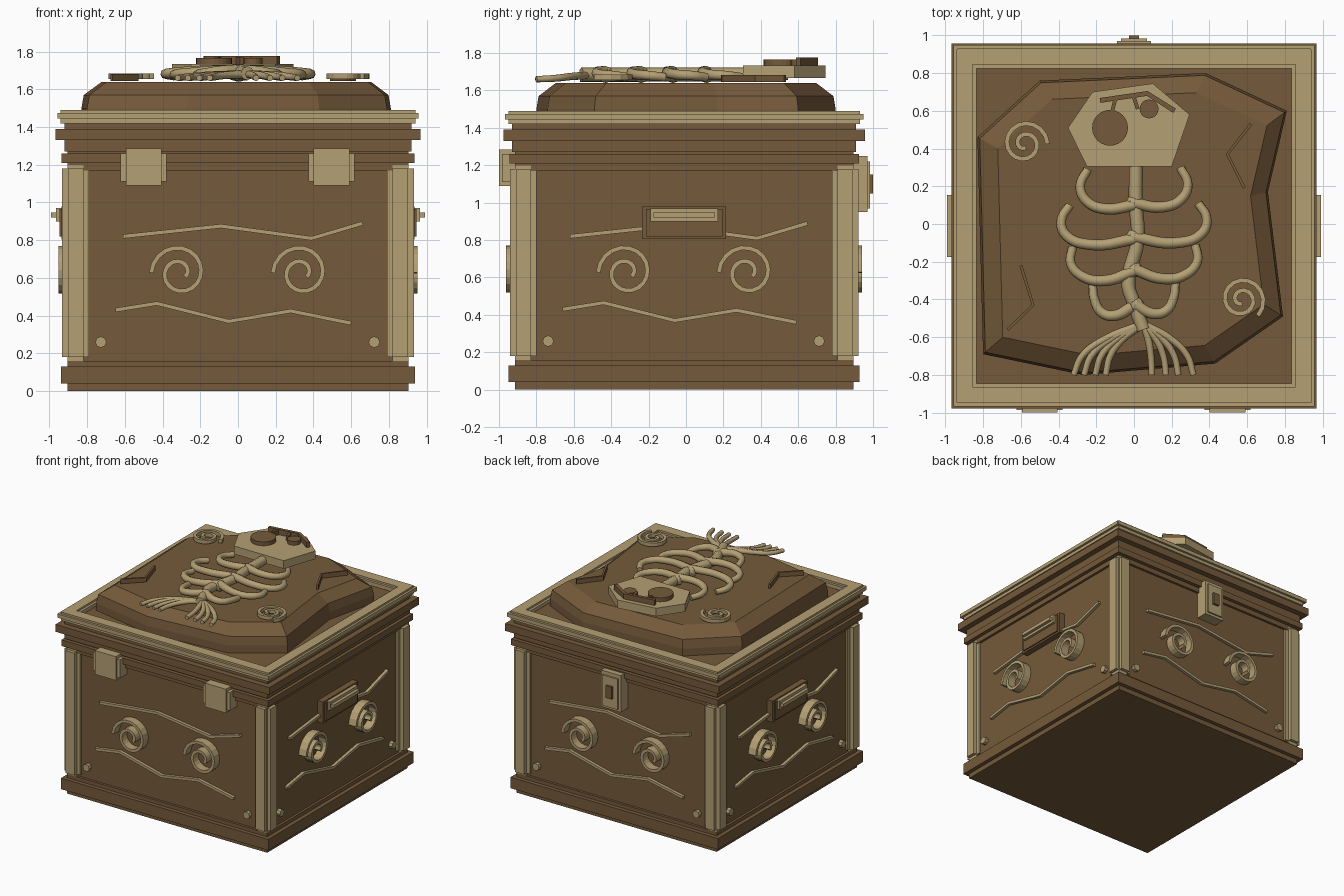
import bpy, bmesh, math
from mathutils import Matrix, Vector

if "Cube" in bpy.data.objects:
    bpy.data.objects.remove(bpy.data.objects["Cube"])

CY = -0.01  # depth centre of the chest


def material(name, rgb):
    m = bpy.data.materials.new(name)
    m.diffuse_color = (*rgb, 1)
    m.use_nodes = True
    m.node_tree.nodes["Principled BSDF"].inputs["Base Color"].default_value = m.diffuse_color
    return m


WOOD = material("brown wood", (0.178, 0.102, 0.043))
BONE = material("tan bone", (0.455, 0.35, 0.173))


def finish(name, bm, mat, matrix=None):
    if matrix:
        bm.transform(matrix)
    bmesh.ops.recalc_face_normals(bm, faces=bm.faces)
    me = bpy.data.meshes.new(name)
    bm.to_mesh(me)
    bm.free()
    me.materials.append(mat)
    ob = bpy.data.objects.new(name, me)
    bpy.context.collection.objects.link(ob)
    return ob


def box(name, x, y, z, mat, matrix=None):
    bm = bmesh.new()
    size = Matrix.Diagonal((x[1] - x[0], y[1] - y[0], z[1] - z[0], 1))
    mid = Matrix.Translation((sum(x) / 2, sum(y) / 2, sum(z) / 2))
    bmesh.ops.create_cube(bm, size=1, matrix=mid @ size)
    return finish(name, bm, mat, matrix)


def square(name, h, z, mat):
    return box(name, (-h, h), (CY - h, CY + h), z, mat)


def loft(name, rings, mat, matrix=None):
    """Stack of matching outlines, each ((x, y) list, z)."""
    bm = bmesh.new()
    loops = [[bm.verts.new((px, py, z)) for px, py in pts] for pts, z in rings]
    n = len(loops[0])
    for a, b in zip(loops, loops[1:]):
        for i in range(n):
            j = (i + 1) % n
            bm.faces.new((a[i], a[j], b[j], b[i]))
    bm.faces.new(loops[0])
    bm.faces.new(loops[-1])
    return finish(name, bm, mat, matrix)


def ribbon(name, pts, width, z, mat, matrix=None):
    """Flat strip along a path with a rectangular section."""
    pts = [Vector(p) for p in pts]
    left, right = [], []
    for i, p in enumerate(pts):
        d = (pts[min(i + 1, len(pts) - 1)] - pts[max(i - 1, 0)]).normalized()
        nrm = Vector((-d.y, d.x)) * width / 2
        left.append(p + nrm)
        right.append(p - nrm)
    bm = bmesh.new()
    rows = [[bm.verts.new((q.x, q.y, h)) for q, h in
             ((l, z[0]), (l, z[1]), (r, z[1]), (r, z[0]))]
            for l, r in zip(left, right)]
    for a, b in zip(rows, rows[1:]):
        for i in range(4):
            j = (i + 1) % 4
            bm.faces.new((a[i], a[j], b[j], b[i]))
    bm.faces.new(rows[0])
    bm.faces.new(rows[-1])
    return finish(name, bm, mat, matrix)


def disc(name, c, r, z, n, mat, matrix=None):
    ring = [(c[0] + r * math.cos(2 * math.pi * i / n),
             c[1] + r * math.sin(2 * math.pi * i / n)) for i in range(n)]
    return loft(name, [(ring, z[0]), (ring, z[1])], mat, matrix)


def spiral(c, start, direction, r0, r1, turns, n=30):
    out = []
    for i in range(n + 1):
        t = i / n
        a = math.radians(start) + direction * t * turns * 2 * math.pi
        r = r0 + (r1 - r0) * t
        out.append((c[0] + r * math.cos(a), c[1] + r * math.sin(a)))
    return out


def tube(name, pts, radius, mat, taper=1.0):
    cu = bpy.data.curves.new(name, 'CURVE')
    cu.dimensions = '3D'
    cu.bevel_depth = radius
    cu.bevel_resolution = 2
    cu.resolution_u = 5
    cu.use_fill_caps = True
    sp = cu.splines.new('BEZIER')
    sp.bezier_points.add(len(pts) - 1)
    for i, (bp, p) in enumerate(zip(sp.bezier_points, pts)):
        bp.co = p
        bp.handle_left_type = bp.handle_right_type = 'AUTO'
        bp.radius = 1 + (taper - 1) * i / (len(pts) - 1)
    tmp = bpy.data.objects.new(name + " path", cu)
    bpy.context.collection.objects.link(tmp)
    dg = bpy.context.evaluated_depsgraph_get()
    me = bpy.data.meshes.new_from_object(tmp.evaluated_get(dg))
    bpy.data.objects.remove(tmp)
    me.materials.clear()
    me.materials.append(mat)
    me.shade_smooth()
    me.set_sharp_from_angle(angle=math.radians(50))
    bpy.context.collection.objects.link(bpy.data.objects.new(name, me))


# chest base, body, rim and lid: stacked square slabs
for name, h, z in (("base", 0.905, (0, 0.16)), ("base_band", 0.938, (0.04, 0.13)),
                   ("body", 0.885, (0.15, 1.2)), ("rim", 0.905, (1.17, 1.28)),
                   ("rim_band", 0.935, (1.21, 1.26)), ("lid", 0.92, (1.27, 1.42)),
                   ("lid_band", 0.967, (1.33, 1.39)), ("lid_top", 0.90, (1.41, 1.44))):
    square(name, h, z, WOOD)

# corner posts: two crossed blocks leave a notched edge
for sx in (-1, 1):
    for sy in (-1, 1):
        for a, b, z in (((0.79, 0.932), (0.82, 0.9), (0.18, 1.18)),
                        ((0.82, 0.9), (0.79, 0.932), (0.18, 1.18)),
                        ((0.82, 0.905), (0.82, 0.905), (0.16, 1.2))):
            box("corner_post", sorted(sx * v for v in a),
                sorted(CY + sy * v for v in b), z, BONE)

# decoration repeated on all four walls
upper = [(-0.61, 0.82), (-0.09, 0.875), (0.39, 0.81), (0.66, 0.89)]
lower = [(-0.65, 0.43), (-0.43, 0.465), (-0.05, 0.37), (0.28, 0.425), (0.6, 0.36)]
for k in range(4):
    turn = Matrix.Translation((0, CY, 0)) @ Matrix.Rotation(k * math.pi / 2, 4, 'Z')
    wall = turn @ Matrix.Rotation(math.pi / 2, 4, 'X')
    ribbon("upper_wave", upper, 0.022, (0.87, 0.91), BONE, wall)
    ribbon("lower_wave", lower, 0.022, (0.87, 0.91), BONE, wall)
    for cx in (-0.31, 0.335):
        ribbon("wall_swirl", spiral((cx, 0.627), 180, -1, 0.15, 0.035, 1.6),
               0.024, (0.87, 0.952), BONE, wall)
    for cx in (-0.727, 0.722):
        disc("rivet", (cx, 0.26), 0.03, (0.87, 0.915), 8, BONE, wall)
    # lid edging
    box("lid_edging", (-0.955, 0.955), (-0.958, -0.835), (1.445, 1.475), BONE, turn)
    box("lid_edging_ridge", (-0.935, 0.935), (-0.94, -0.855), (1.42, 1.49), BONE, turn)
    # side handles
    if k % 2:
        box("handle_plate", (-0.225, 0.225), (-0.935, -0.87), (0.805, 0.98), WOOD, turn)
        box("handle_plate_step", (-0.205, 0.205), (-0.945, -0.87), (0.82, 0.965), WOOD, turn)
        box("handle_bar", (-0.18, 0.18), (-0.965, -0.92), (0.9, 0.97), BONE, turn)
        box("handle_grip", (-0.165, 0.165), (-0.99, -0.92), (0.92, 0.948), BONE, turn)

# hinges on the front, lock on the back
for cx in (-0.5, 0.495):
    box("hinge", (cx - 0.122, cx + 0.122), (-0.985, -0.88), (1.11, 1.26), BONE)
    box("hinge_face", (cx - 0.095, cx + 0.095), (-1.0, -0.88), (1.09, 1.285), BONE)
box("lock_plate", (-0.09, 0.09), (0.86, 0.97), (0.95, 1.25), BONE)
box("lock_face", (-0.07, 0.07), (0.86, 0.983), (0.97, 1.22), BONE)
box("keyhole", (-0.027, 0.027), (0.9, 1.0), (1.05, 1.15), WOOD)

# bevelled stone slab on the lid
outline = [(-0.5, 0.76), (0.38, 0.8), (0.81, 0.6), (0.71, 0.17), (0.79, -0.49),
           (0.43, -0.74), (-0.27, -0.8), (-0.8, -0.69), (-0.83, 0.46)]


def scaled(s):
    return [(x * s, y * s) for x, y in outline]


loft("lid_slab", [(outline, 1.43), (outline, 1.5), (scaled(0.985), 1.57),
                  (scaled(0.87), 1.64)], WOOD)

# slab swirls and chevrons
ribbon("slab_swirl", spiral((-0.58, 0.425), 0, 1, 0.122, 0.02, 1.8), 0.024, (1.655, 1.685), BONE)
ribbon("slab_swirl", spiral((0.57, -0.4), -45, 1, 0.122, 0.02, 1.9), 0.024, (1.655, 1.685), BONE)
ribbon("chevron", [(0.62, 0.53), (0.495, 0.37), (0.585, 0.19)], 0.016, (1.645, 1.682), WOOD)
ribbon("chevron", [(-0.6, -0.22), (-0.535, -0.43), (-0.67, -0.56)], 0.016, (1.645, 1.682), WOOD)

# skull with eyes and cracked brow
skull = [(-0.35, 0.51), (-0.22, 0.7), (0.1, 0.745), (0.295, 0.58), (0.2, 0.305), (-0.25, 0.305)]
loft("skull", [(skull, 1.667), (skull, 1.733)], BONE)
disc("large_eye", (-0.127, 0.51), 0.095, (1.73, 1.765), 24, WOOD)
disc("small_eye", (0.08, 0.61), 0.05, (1.73, 1.765), 20, WOOD)
ribbon("brow", [(-0.18, 0.655), (0.07, 0.692), (0.215, 0.6)], 0.026, (1.73, 1.777), WOOD)
ribbon("brow_crack", [(-0.1, 0.66), (-0.115, 0.6)], 0.02, (1.73, 1.772), WOOD)
ribbon("brow_crack", [(0.0, 0.67), (0.02, 0.61)], 0.02, (1.73, 1.772), WOOD)

# spine and vertebrae
spine = [(0.01, 0.31), (0.01, 0.1), (0.02, -0.08), (-0.03, -0.32), (0.0, -0.42), (0.05, -0.56)]
tube("spine", [(x, y, 1.685) for x, y in spine], 0.037, BONE)

# ribs: right and left paths from spine to tip
ribs = [[(0.0, 0.11), (0.15, 0.09), (0.25, 0.13), (0.285, 0.21), (0.245, 0.3)],
        [(0.0, -0.07), (0.22, -0.1), (0.36, -0.05), (0.385, 0.03), (0.34, 0.11)],
        [(0.0, -0.24), (0.15, -0.29), (0.27, -0.27), (0.335, -0.2), (0.325, -0.11)],
        [(0.01, -0.43), (0.1, -0.475), (0.17, -0.46), (0.21, -0.39), (0.22, -0.31)]]
for rib in ribs:
    for s in (1, -1):
        path = [(s * x, y - (0.01 if s < 0 else 0), h) for (x, y), h in
                zip(rib, (1.70, 1.695, 1.685, 1.68, 1.67))]
        tube("rib", path, 0.031, BONE, 0.75)
    bm = bmesh.new()
    bmesh.ops.create_icosphere(bm, subdivisions=2, radius=0.045,
                               matrix=Matrix.Translation((rib[0][0], rib[0][1], 1.685)))
    finish("vertebra", bm, BONE)

# splayed tail bones
for s, ends in ((-1, (0.32, 0.265, 0.205, 0.15)), (1, (0.315, 0.235, 0.17, 0.095))):
    for e in ends:
        x = s * e
        tube("tail_bone", [(0.05, -0.53, 1.68), (0.05 + (x - 0.05) * 0.55, -0.61, 1.675),
                           (0.05 + (x - 0.05) * 0.88, -0.7, 1.665), (x, -0.8, 1.66)],
             0.021, BONE, 0.8)
